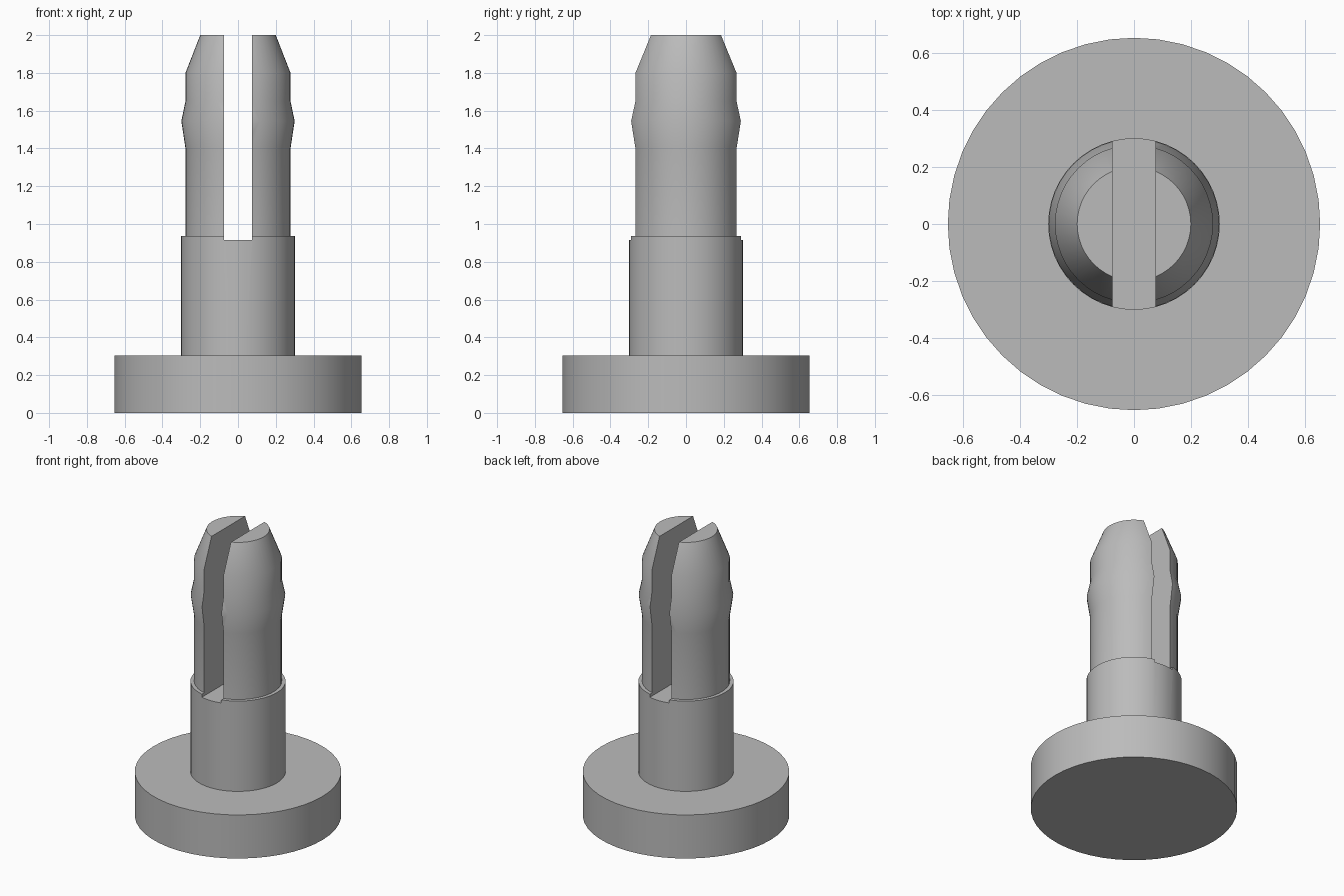
import bpy, bmesh, math

SIDES = 48

default = bpy.data.objects.get("Cube")
if default:
    bpy.data.objects.remove(default, do_unlink=True)

grey = bpy.data.materials.new("light_grey")
grey.use_nodes = True
colour = (0.5, 0.5, 0.5, 1)
grey.diffuse_color = colour
grey.node_tree.nodes["Principled BSDF"].inputs["Base Color"].default_value = colour


def add_object(name, bm):
    bmesh.ops.recalc_face_normals(bm, faces=bm.faces)
    mesh = bpy.data.meshes.new(name)
    bm.to_mesh(mesh)
    bm.free()
    mesh.materials.append(grey)
    obj = bpy.data.objects.new(name, mesh)
    bpy.context.collection.objects.link(obj)
    return obj


def lathe(name, profile):
    """Closed solid of revolution from (radius, height) points."""
    bm = bmesh.new()
    rings = [[bm.verts.new((r * math.cos(math.tau * i / SIDES),
                            r * math.sin(math.tau * i / SIDES), z))
              for i in range(SIDES)] for r, z in profile]
    for low, high in zip(rings, rings[1:]):
        for i in range(SIDES):
            j = (i + 1) % SIDES
            bm.faces.new((low[i], low[j], high[j], high[i]))
    bm.faces.new(rings[0])
    bm.faces.new(rings[-1])
    return add_object(name, bm)


def activate(obj):
    bpy.ops.object.select_all(action='DESELECT')
    obj.select_set(True)
    bpy.context.view_layer.objects.active = obj


# Wide round foot
flange = lathe("flange", [(0.655, 0), (0.655, 0.305)])

# Collar, pin with snap bulge, and tapered tip
shaft = lathe("split_shaft", [
    (0.302, 0.305), (0.302, 0.937), (0.278, 0.937), (0.278, 1.4),
    (0.3, 1.545), (0.278, 1.65), (0.278, 1.8), (0.2, 2.0)])

# Slot that splits the pin into two prongs and nicks the collar
bm = bmesh.new()
bmesh.ops.create_cube(bm, size=1)
bmesh.ops.scale(bm, vec=(0.15, 1, 1.2), verts=bm.verts)
bmesh.ops.translate(bm, vec=(0, 0, 0.915 + 0.6), verts=bm.verts)
cutter = add_object("slot_cutter", bm)
cutter.hide_render = True

slot = shaft.modifiers.new("slot", 'BOOLEAN')
slot.operation = 'DIFFERENCE'
slot.solver = 'EXACT'
slot.object = cutter
activate(shaft)
bpy.ops.object.modifier_apply(modifier=slot.name)
bpy.data.objects.remove(cutter, do_unlink=True)

# Smooth round walls with crisp rims
for part in (flange, shaft):
    activate(part)
    bpy.ops.object.shade_smooth_by_angle(angle=math.radians(30))
